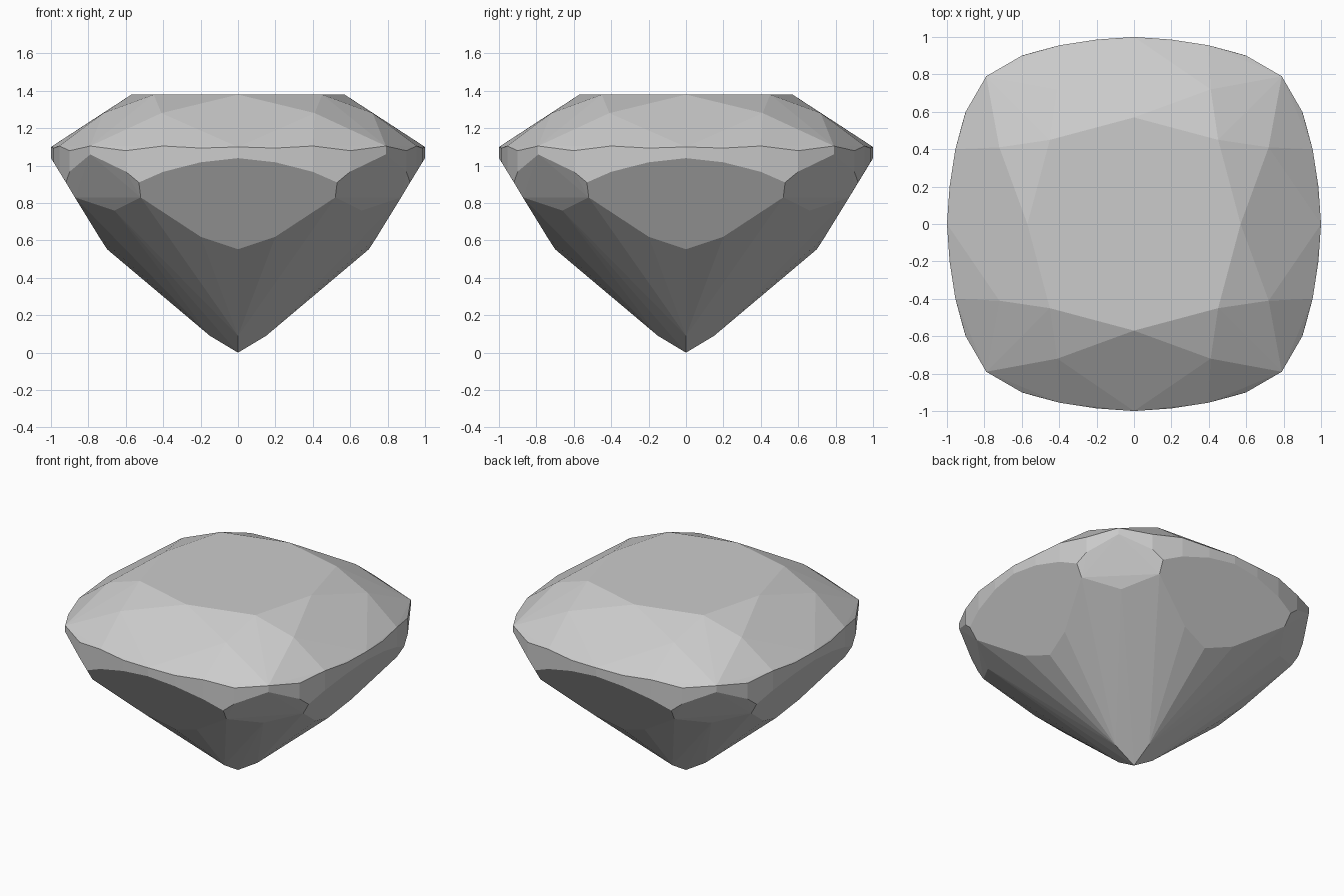
import bpy, bmesh, math

if "Cube" in bpy.data.objects:
    bpy.data.objects.remove(bpy.data.objects["Cube"])

# One eighth of the cushion-cut stone; the rest follows by symmetry
table = [(0, .57, 1.38), (.45, .45, 1.38)]
crown = [(.41, .72, 1.281)]
girdle_top = [(0, 1, 1.1), (.2, .986, 1.094), (.4, .955, 1.105),
              (.6, .9, 1.08), (.79, .79, 1.105)]
girdle_bottom = [(0, 1, 1.04), (.2, .986, 1.018), (.4, .955, .967),
                 (.53, .92, .91), (.6, .9, .968), (.79, .79, 1.06)]
pavilion = [(.52, .872, .83), (.66, .66, .76), (.2, .743, .62), (0, .7, .553)]
culet = [(0, .15, .09), (0, 0, 0)]

points = set()
for x, y, z in table + crown + girdle_top + girdle_bottom + pavilion + culet:
    for sx in (1, -1):
        for sy in (1, -1):
            points.add((sx * x + 0.0, sy * y + 0.0, z))
            points.add((sy * y + 0.0, sx * x + 0.0, z))

# Facets: convex hull of the points, with flat facets merged
bm = bmesh.new()
for p in sorted(points):
    bm.verts.new(p)
bmesh.ops.remove_doubles(bm, verts=bm.verts[:], dist=1e-4)
bmesh.ops.convex_hull(bm, input=bm.verts[:])
loose = [v for v in bm.verts if not v.link_faces]
bmesh.ops.delete(bm, geom=loose, context='VERTS')
bmesh.ops.dissolve_limit(bm, angle_limit=math.radians(1.5),
                         verts=bm.verts[:], edges=bm.edges[:])
bmesh.ops.recalc_face_normals(bm, faces=bm.faces[:])

mesh = bpy.data.meshes.new("cushion_gem")
bm.to_mesh(mesh)
bm.free()
gem = bpy.data.objects.new("cushion_gem", mesh)
bpy.context.collection.objects.link(gem)
